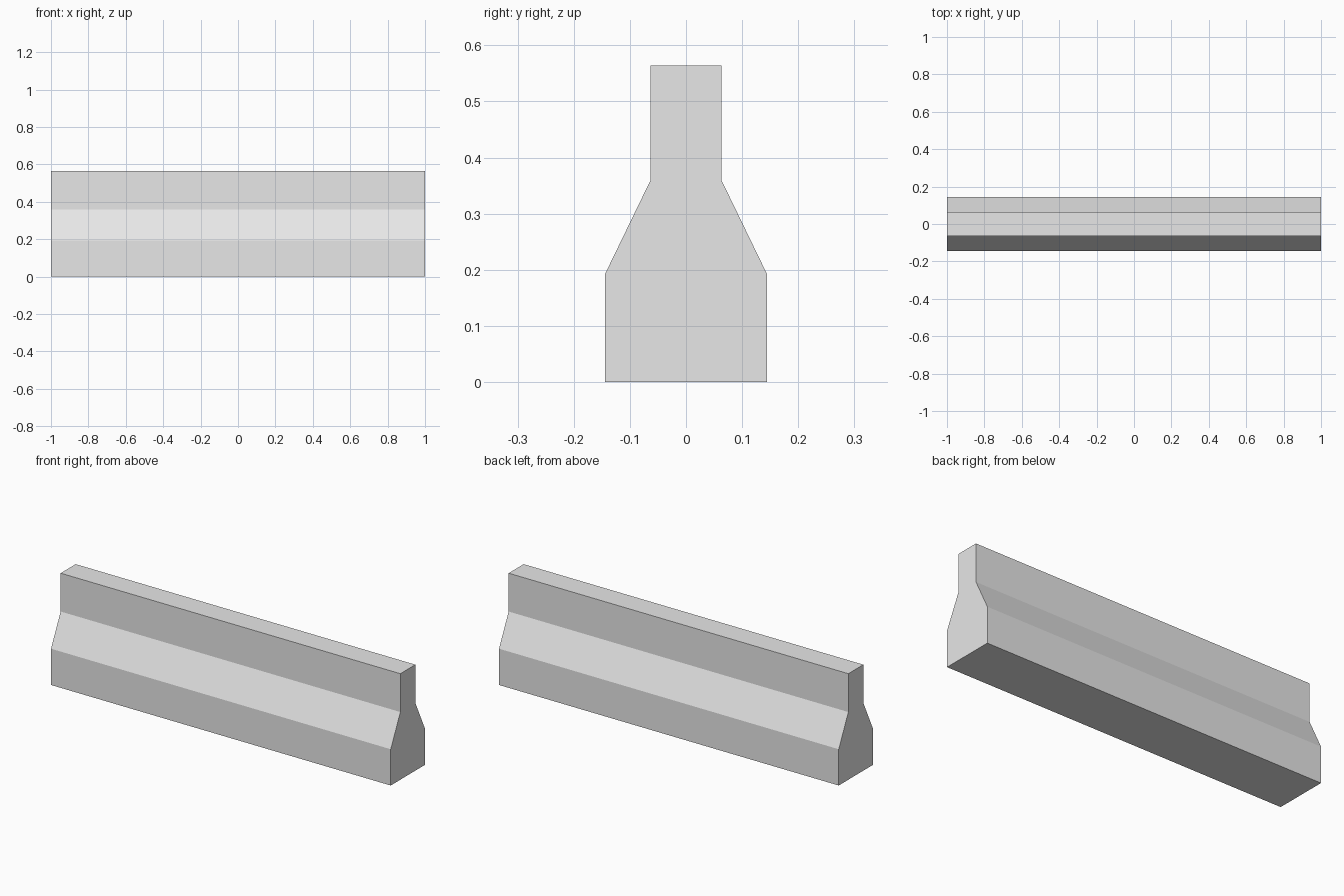
import bpy
import bmesh

cube = bpy.data.objects.get("Cube")
if cube:
    bpy.data.objects.remove(cube, do_unlink=True)

# Concrete material
GREY = (0.8, 0.8, 0.8, 1.0)
concrete = bpy.data.materials.new("concrete_grey")
concrete.use_nodes = True
concrete.diffuse_color = GREY
bsdf = next(n for n in concrete.node_tree.nodes if n.type == "BSDF_PRINCIPLED")
bsdf.inputs["Base Color"].default_value = GREY

# Half cross-section (half width, height), mirrored into a closed outline
LENGTH = 2.0
half = [(0.144, 0.0), (0.144, 0.193), (0.063, 0.36), (0.063, 0.564)]
outline = half + [(-y, z) for y, z in reversed(half)]

# Barrier body: the outline swept along x
bm = bmesh.new()
end = bm.faces.new([bm.verts.new((-LENGTH / 2, y, z)) for y, z in outline])
swept = bmesh.ops.extrude_face_region(bm, geom=[end], use_keep_orig=True)
moved = [v for v in swept["geom"] if isinstance(v, bmesh.types.BMVert)]
bmesh.ops.translate(bm, verts=moved, vec=(LENGTH, 0, 0))
bmesh.ops.recalc_face_normals(bm, faces=bm.faces)

mesh = bpy.data.meshes.new("barrier_body")
bm.to_mesh(mesh)
bm.free()
mesh.materials.append(concrete)
barrier = bpy.data.objects.new("barrier_body", mesh)
bpy.context.collection.objects.link(barrier)
